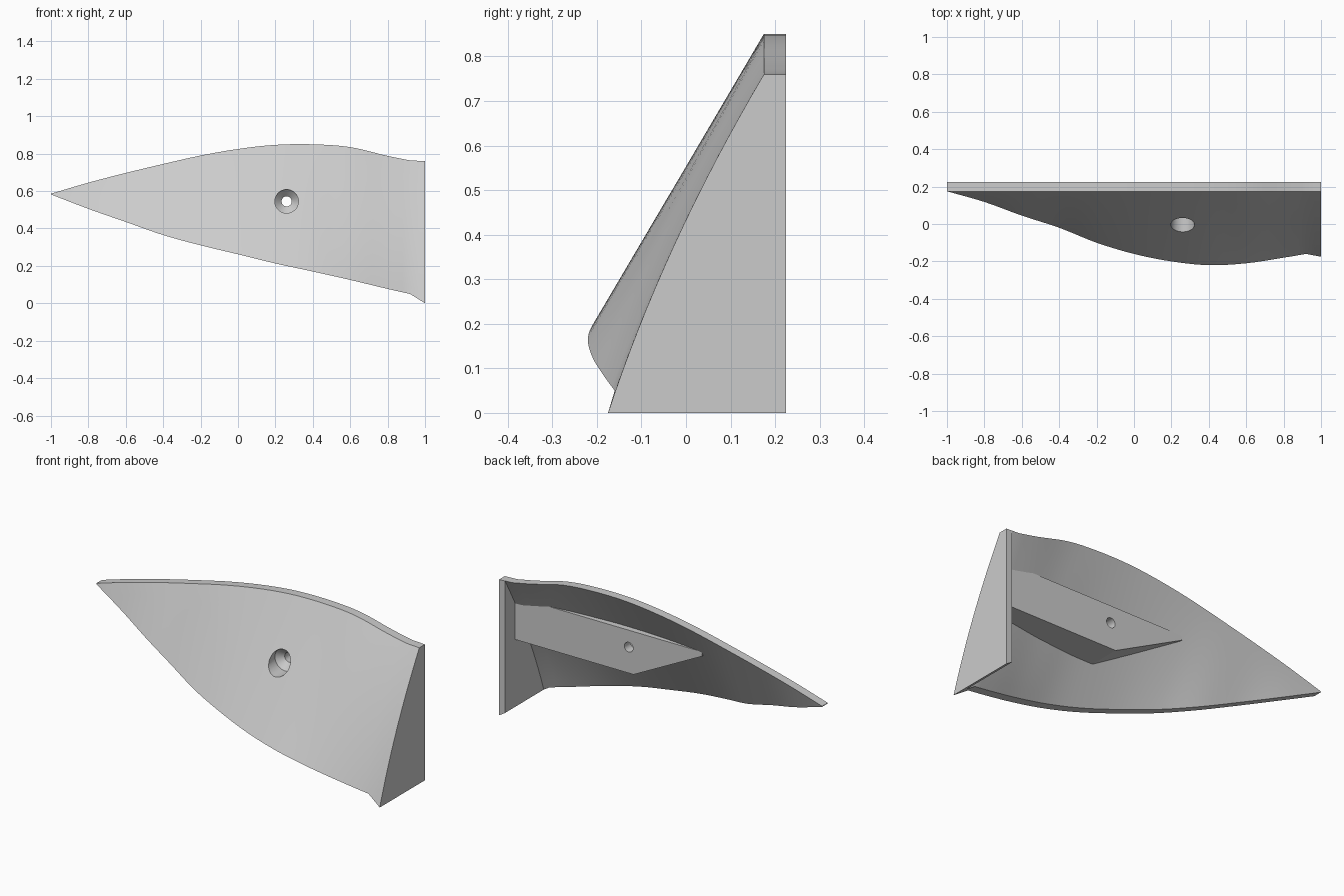
import bpy
import bmesh
import math
from mathutils import Matrix, Vector

cube = bpy.data.objects.get("Cube")
if cube:
    bpy.data.objects.remove(cube, do_unlink=True)

grey = bpy.data.materials.new("light_grey")
grey.use_nodes = True
grey.diffuse_color = (0.6, 0.6, 0.6, 1)
grey.node_tree.nodes["Principled BSDF"].inputs["Base Color"].default_value = (0.6, 0.6, 0.6, 1)

RIM_FRONT, RIM_BACK = 0.175, 0.225
WALL = RIM_BACK - RIM_FRONT
PLATE_X = 0.963
HOLE_X, HOLE_Z = 0.26, 0.545

# Outline stations: x, top edge z, bottom edge z, bottom edge y
STATIONS = [
    (-1.0, 0.586, 0.582, 0.175),
    (-0.8, 0.645, 0.505, 0.118),
    (-0.6, 0.697, 0.435, 0.045),
    (-0.4, 0.745, 0.365, -0.02),
    (-0.2, 0.79, 0.31, -0.1),
    (0.0, 0.825, 0.262, -0.16),
    (0.2, 0.847, 0.213, -0.2),
    (0.4, 0.85, 0.17, -0.22),
    (0.6, 0.835, 0.125, -0.21),
    (0.8, 0.788, 0.077, -0.18),
    (0.92, 0.764, 0.05, -0.16),
    (1.0, 0.76, 0.0, -0.175),
]


def station(x):
    """Smooth outline values at x, with a straight run into the end plate."""
    last = len(STATIONS) - 2
    i = max(k for k in range(last + 1) if STATIONS[k][0] <= x + 1e-9)
    a, b = STATIONS[i], STATIONS[i + 1]
    width = b[0] - a[0]
    t = (x - a[0]) / width
    if i == last:
        return [p + (q - p) * t for p, q in zip(a[1:], b[1:])]
    before = STATIONS[max(i - 1, 0)]
    after = STATIONS[min(i + 2, last)]
    result = []
    for k in range(1, 4):
        m0 = (b[k] - before[k]) / (b[0] - before[0]) * width
        m1 = (after[k] - a[k]) / (after[0] - a[0]) * width
        d = b[k] - a[k]
        result.append(a[k] + t * (m0 + t * (3 * d - 2 * m0 - m1 + t * (m0 + m1 - 2 * d))))
    return result


def front_y(x, z):
    """Depth of the front skin, slightly bulged toward the end plate."""
    top, bottom, y_low = station(x)
    t = min(max((top - z) / (top - bottom), 0), 1)
    bulge = 0.025 * max(x - 0.5, 0) * 2
    return RIM_FRONT + (y_low - RIM_FRONT) * t - 4 * bulge * t * (1 - t)


def front_curve(x, high, low, offset=0.0, steps=16):
    heights = [high + (low - high) * k / steps for k in range(steps + 1)]
    return [Vector((x, front_y(x, z) + offset, z)) for z in heights]


def spread(start, end, count):
    return [start + (end - start) * k / count for k in range(count + 1)]


def loft(name, sections):
    bm = bmesh.new()
    loops = [[bm.verts.new(p) for p in s] for s in sections]
    n = len(loops[0])
    for a, b in zip(loops, loops[1:]):
        for k in range(n):
            j = (k + 1) % n
            bm.faces.new((a[k], a[j], b[j], b[k]))
    bm.faces.new(loops[0])
    bm.faces.new(loops[-1][::-1])
    bmesh.ops.recalc_face_normals(bm, faces=bm.faces)
    mesh = bpy.data.meshes.new(name)
    bm.to_mesh(mesh)
    bm.free()
    mesh.materials.append(grey)
    obj = bpy.data.objects.new(name, mesh)
    bpy.context.collection.objects.link(obj)
    return obj


# Curved front shell of even wall depth
def shell_section(x):
    top, bottom, _ = station(x)
    skin = front_curve(x, top, bottom)
    return skin + [p + Vector((0, WALL, 0)) for p in reversed(skin)]


shell = loft("shell", [shell_section(x) for x in spread(-1, 0.92, 48) + [0.97]])


# Flat end plate closing the wide end
def plate_section(x):
    top, bottom, _ = station(x)
    back = [Vector((x, RIM_BACK, bottom)), Vector((x, RIM_BACK, top))]
    return front_curve(x, top, bottom) + back


end_plate = loft("end_plate", [plate_section(x) for x in (PLATE_X, 1.0)])


# Mounting bar behind the shell, cut on a slant at its free end
BAR_BACK, BAR_TOP, BAR_LOW = 0.135, 0.64, 0.4
BAR_TIP, BAR_KNEE = -0.193, 0.23


def bar_section(x):
    slant = max((BAR_KNEE - x) / (BAR_KNEE - BAR_TIP), 0)
    low = BAR_LOW + slant * (BAR_TOP - 0.025 - BAR_LOW)
    back = [Vector((x, BAR_BACK, low)), Vector((x, BAR_BACK, BAR_TOP))]
    return front_curve(x, BAR_TOP, low, WALL / 2, 6) + back


bar_stations = spread(BAR_TIP, BAR_KNEE, 8) + spread(BAR_KNEE, 0.97, 10)[1:]
mounting_bar = loft("mounting_bar", [bar_section(x) for x in bar_stations])


# Countersunk screw hole: wide bore, cone, narrow bore
def ring(y, radius, sides=40):
    angles = [math.tau * k / sides for k in range(sides)]
    return [Vector((HOLE_X + radius * math.cos(a), y, HOLE_Z + radius * math.sin(a))) for a in angles]


WIDE, NARROW = 0.063, 0.027
cutter = loft("hole_cutter", [ring(-0.4, WIDE), ring(0.045, WIDE), ring(0.08, NARROW), ring(0.4, NARROW)])
cutter.hide_render = True
cutter.hide_viewport = True

for part in (shell, mounting_bar):
    cut = part.modifiers.new("screw_hole", "BOOLEAN")
    cut.operation = "DIFFERENCE"
    cut.solver = "EXACT"
    cut.object = cutter

# Apply the hole, then smooth the curved faces
bpy.context.view_layer.update()
for part in (shell, mounting_bar, end_plate):
    bpy.ops.object.select_all(action="DESELECT")
    part.select_set(True)
    bpy.context.view_layer.objects.active = part
    for modifier in list(part.modifiers):
        bpy.ops.object.modifier_apply(modifier=modifier.name)
    bpy.ops.object.shade_smooth_by_angle(angle=math.radians(25))
bpy.data.objects.remove(cutter, do_unlink=True)
